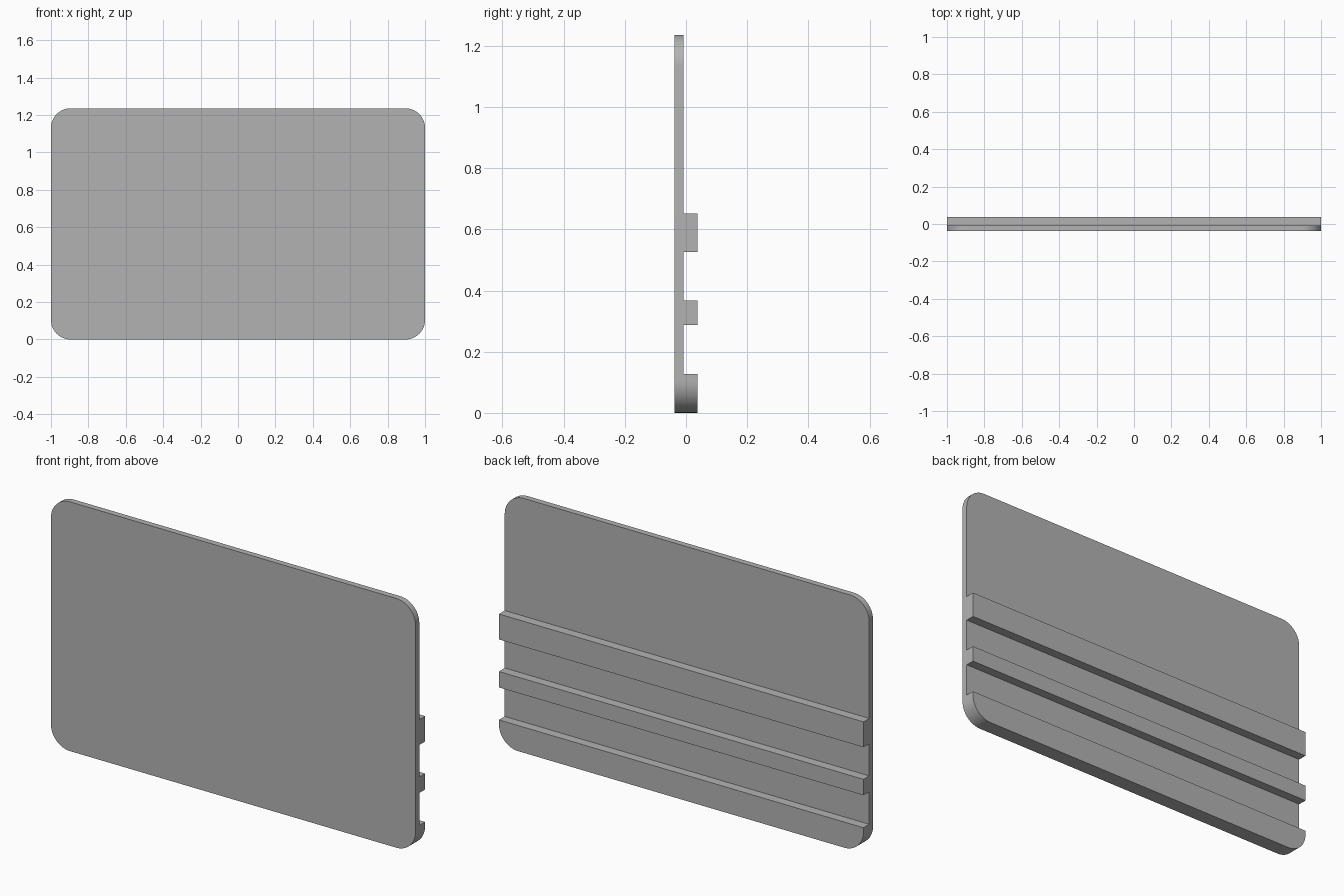
import bpy
import bmesh
import math

cube = bpy.data.objects.get("Cube")
if cube:
    bpy.data.objects.remove(cube, do_unlink=True)

HALF_WIDTH, HEIGHT, RADIUS = 1.0, 1.236, 0.105
FRONT, PLATE_BACK, RIB_BACK = -0.0375, -0.0075, 0.0375
RIBS = [(0.0, 0.127), (0.288, 0.367), (0.526, 0.652)]

# Single grey material
grey = bpy.data.materials.new("plain grey")
grey.use_nodes = True
color = (0.45, 0.45, 0.45, 1.0)
grey.diffuse_color = color
grey.node_tree.nodes["Principled BSDF"].inputs["Base Color"].default_value = color

# Side profile: flat front, stepped back with three ribs
profile = [(FRONT, HEIGHT), (FRONT, 0.0)]
for low, high in RIBS:
    if low > 0:
        profile.append((PLATE_BACK, low))
    profile += [(RIB_BACK, low), (RIB_BACK, high), (PLATE_BACK, high)]
profile.append((PLATE_BACK, HEIGHT))

# Extrude the profile across the full width
bm = bmesh.new()
end = bm.faces.new([bm.verts.new((-HALF_WIDTH, y, z)) for y, z in profile])
extruded = bmesh.ops.extrude_face_region(bm, geom=[end], use_keep_orig=True)
moved = [v for v in extruded["geom"] if isinstance(v, bmesh.types.BMVert)]
bmesh.ops.translate(bm, verts=moved, vec=(2 * HALF_WIDTH, 0, 0))
bmesh.ops.recalc_face_normals(bm, faces=bm.faces)


# Round the four outer corners, through plate and lowest rib
def is_corner(edge):
    a, b = (v.co for v in edge.verts)
    on_rim = abs(a.z) < 1e-4 or abs(a.z - HEIGHT) < 1e-4
    return on_rim and abs(a.x - b.x) < 1e-4 and abs(a.z - b.z) < 1e-4


bmesh.ops.bevel(bm, geom=[e for e in bm.edges if is_corner(e)], offset=RADIUS,
                offset_type='OFFSET', segments=16, profile=0.5, affect='EDGES')
bmesh.ops.recalc_face_normals(bm, faces=bm.faces)

mesh = bpy.data.meshes.new("ribbed_panel")
bm.to_mesh(mesh)
bm.free()
mesh.materials.append(grey)
panel = bpy.data.objects.new("ribbed_panel", mesh)
bpy.context.collection.objects.link(panel)

# Smooth corner arcs, sharp edges elsewhere
bpy.context.view_layer.objects.active = panel
panel.select_set(True)
bpy.ops.object.shade_smooth_by_angle(angle=math.radians(30))
